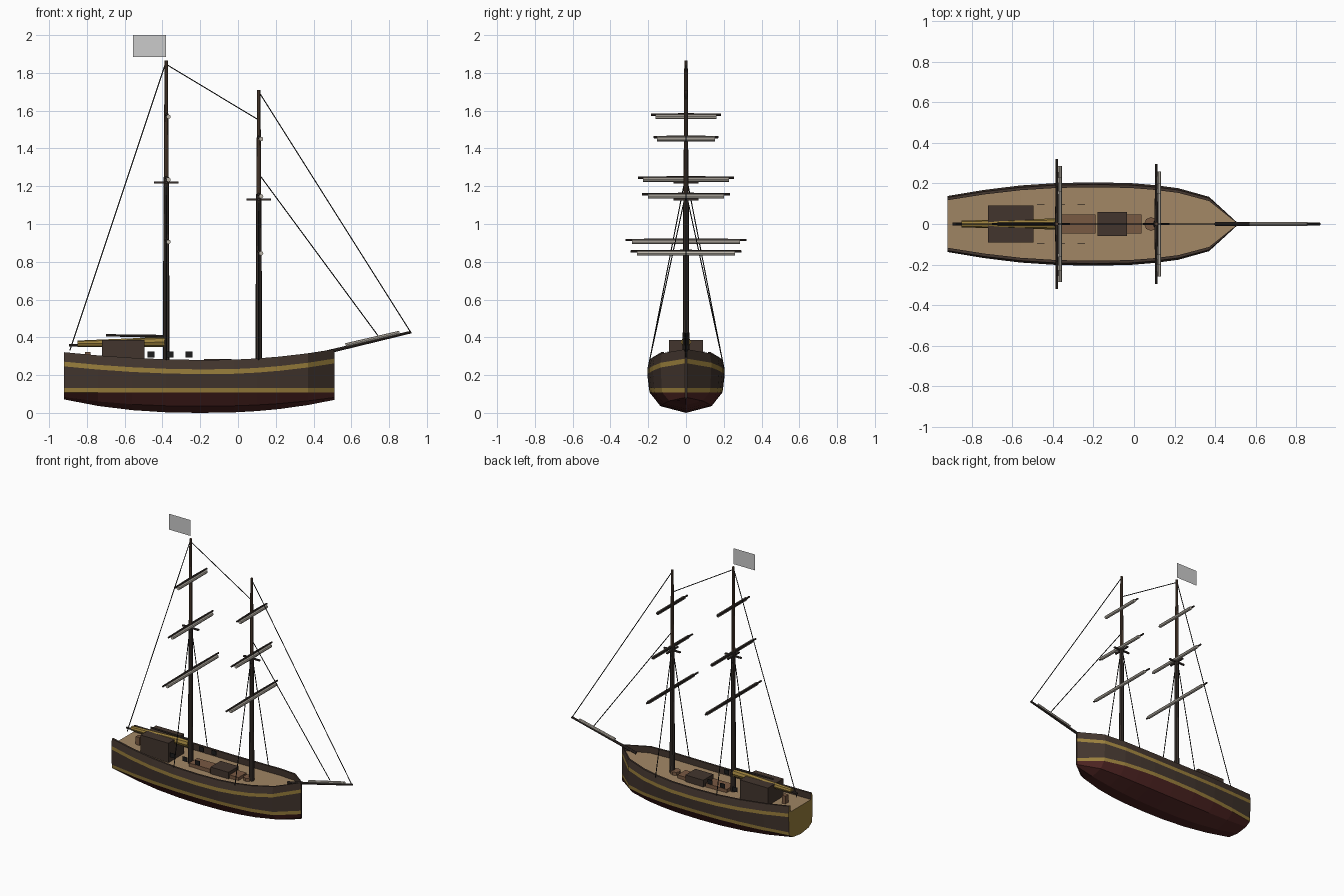
import bpy, bmesh, math
from mathutils import Vector

if "Cube" in bpy.data.objects:
    bpy.data.objects.remove(bpy.data.objects["Cube"])


def mat(name, r, g, b):
    m = bpy.data.materials.new(name)
    m.diffuse_color = (r, g, b, 1)
    m.use_nodes = True
    m.node_tree.nodes["Principled BSDF"].inputs["Base Color"].default_value = m.diffuse_color
    return m


DARK = mat("dark_timber", 0.055, 0.036, 0.027)
RED = mat("bottom_red", 0.085, 0.02, 0.018)
GOLD = mat("gold", 0.32, 0.21, 0.045)
DECK = mat("deck_planks", 0.36, 0.24, 0.13)
SPAR = mat("spar_dark", 0.04, 0.03, 0.025)
TOPMAST = mat("topmast_brown", 0.09, 0.055, 0.035)
HATCH = mat("hatch_brown", 0.19, 0.10, 0.055)
SAIL = mat("furled_canvas", 0.5, 0.46, 0.4)
ROPE = mat("rope", 0.012, 0.012, 0.012)


def finish(name, bm, *mats):
    bmesh.ops.recalc_face_normals(bm, faces=bm.faces)
    me = bpy.data.meshes.new(name)
    bm.to_mesh(me)
    bm.free()
    for m in mats:
        me.materials.append(m)
    ob = bpy.data.objects.new(name, me)
    bpy.context.collection.objects.link(ob)
    return ob


def box(name, x0, x1, y0, y1, z0, z1, m):
    bm = bmesh.new()
    bmesh.ops.create_cube(bm, size=1)
    bmesh.ops.scale(bm, vec=(x1 - x0, y1 - y0, z1 - z0), verts=bm.verts)
    bmesh.ops.translate(bm, vec=((x0 + x1) / 2, (y0 + y1) / 2, (z0 + z1) / 2), verts=bm.verts)
    return finish(name, bm, m)


def rod(name, a, b, r0, r1, m, n=8):
    a, b = Vector(a), Vector(b)
    bm = bmesh.new()
    bmesh.ops.create_cone(bm, cap_ends=True, segments=n, radius1=r0, radius2=r1, depth=(b - a).length)
    ob = finish(name, bm, m)
    ob.location = (a + b) / 2
    ob.rotation_euler = (b - a).to_track_quat('Z', 'Y').to_euler()
    return ob


# Hull: closed cross-sections (keel up to rail, down inside to deck) lofted along x
def sheer(x):
    t = (x + 0.15) / 0.72
    return 0.28 + (0.036 if t < 0 else 0.068) * t * t


def deck(x):
    return sheer(x) - 0.045


def section(x, w):
    s, k = sheer(x), 0.07 * abs((x + 0.2) / 0.715) ** 2.3
    wi = max(0.95 * w - 0.014, 0.002)
    half = [(0.66 * w, k + (0.108 - k) * 0.33), (0.94 * w, 0.108), (0.96 * w, 0.133),
            (w, s - 0.075), (w, s - 0.05), (0.95 * w, s), (wi, s), (wi, s - 0.045)]
    return [(x, 0, k)] + [(x, y, z) for y, z in half] + [(x, -y, z) for y, z in reversed(half)]


stations = [(-0.92, 0.138), (-0.74, 0.168), (-0.56, 0.19), (-0.38, 0.202), (-0.2, 0.205),
            (-0.02, 0.202), (0.1, 0.192), (0.22, 0.176), (0.37, 0.134), (0.51, 0.006)]
row_mats = [1, 1, 2, 0, 2, 0, 0, 0, 3]
row_mats += row_mats[-2::-1]
bm = bmesh.new()
rings = [[bm.verts.new(p) for p in section(x, w)] for x, w in stations]
n = len(rings[0])
for a, b in zip(rings, rings[1:]):
    for i in range(n):
        j = (i + 1) % n
        bm.faces.new((a[i], a[j], b[j], b[i])).material_index = row_mats[i]
bm.faces.new(rings[0]).material_index = 2
bm.faces.new(rings[-1])
finish("hull", bm, DARK, RED, GOLD, DECK)

# Deck furniture
box("cabin", -0.72, -0.495, -0.09, 0.09, 0.22, 0.385, DARK)
box("main_hatch", -0.36, -0.19, -0.047, 0.047, 0.22, 0.262, HATCH)
box("deckhouse", -0.18, -0.035, -0.058, 0.058, 0.22, 0.285, DARK)
box("fore_hatch", -0.035, 0.037, -0.046, 0.046, 0.22, 0.262, HATCH)
box("helm_stand", -0.81, -0.78, -0.016, 0.016, 0.24, 0.322, HATCH)
rod("capstan", (0.084, 0, 0.22), (0.084, 0, 0.265), 0.034, 0.034, HATCH)
for x in (-0.46, -0.36, -0.26):
    for y in (-0.095, 0.095):
        box("port_light", x - 0.019, x + 0.019, y - 0.002, y + 0.002, 0.292, 0.324, ROPE)


# Masts with crosstrees, yards, furled sails and shrouds
def mast(tag, x, top, join, yards):
    rod(tag + "_lower_mast", (x, 0, 0.22), (x, 0, join + 0.03), 0.018, 0.014, SPAR)
    rod(tag + "_topmast", (x, 0, join), (x, 0, top), 0.013, 0.009, TOPMAST)
    box(tag + "_crosstree_long", x - 0.065, x + 0.065, -0.006, 0.006, join - 0.005, join + 0.005, SPAR)
    box(tag + "_crosstree_wide", x - 0.006, x + 0.006, -0.065, 0.065, join - 0.005, join + 0.005, SPAR)
    for z, h, s in yards:
        for e in (-1, 1):
            rod(tag + "_yard", (x, 0, z), (x, e * h, z), 0.009, 0.006, SPAR)
        rod(tag + "_furled_sail", (x + 0.012, -s, z - 0.01), (x + 0.012, s, z - 0.01), 0.012, 0.012, SAIL)
    for e in (-1, 1):
        rod(tag + "_shroud", (x, e * 0.008, join), (x, e * 0.192, 0.28), 0.003, 0.003, ROPE, 5)


mast("main", -0.38, 1.865, 1.22, [(0.915, 0.32, 0.287), (1.245, 0.255, 0.228), (1.578, 0.185, 0.162)])
mast("fore", 0.11, 1.71, 1.13, [(0.855, 0.295, 0.26), (1.157, 0.233, 0.2), (1.46, 0.172, 0.153)])

# Boom, gaff and furled spanker
rod("boom", (-0.895, 0, 0.358), (-0.38, 0, 0.358), 0.007, 0.009, SPAR)
rod("furled_spanker", (-0.85, 0, 0.366), (-0.39, 0, 0.375), 0.017, 0.027, GOLD)
rod("gaff", (-0.70, 0, 0.411), (-0.38, 0, 0.405), 0.006, 0.008, SPAR)

# Bowsprit with furled jib
rod("bowsprit", (0.40, 0, 0.305), (0.917, 0, 0.428), 0.010, 0.007, SPAR)
rod("furled_jib", (0.57, 0, 0.359), (0.855, 0, 0.425), 0.010, 0.010, SAIL)

# Stays
for name, a, b in (("backstay", (-0.38, 1.86), (-0.89, 0.33)),
                   ("mainstay", (-0.38, 1.845), (0.11, 1.55)),
                   ("forestay", (0.11, 1.70), (0.912, 0.43)),
                   ("inner_forestay", (0.11, 1.265), (0.74, 0.41))):
    rod(name, (a[0], 0, a[1]), (b[0], 0, b[1]), 0.003, 0.003, ROPE, 5)

# Flag
bm = bmesh.new()
bm.faces.new([bm.verts.new(p) for p in ((-0.555, 0, 1.885), (-0.38, 0, 1.885), (-0.38, 0, 2), (-0.555, 0, 2))])
me = bpy.data.meshes.new("flag")
bm.to_mesh(me)
bm.free()
bpy.context.collection.objects.link(bpy.data.objects.new("flag", me))
